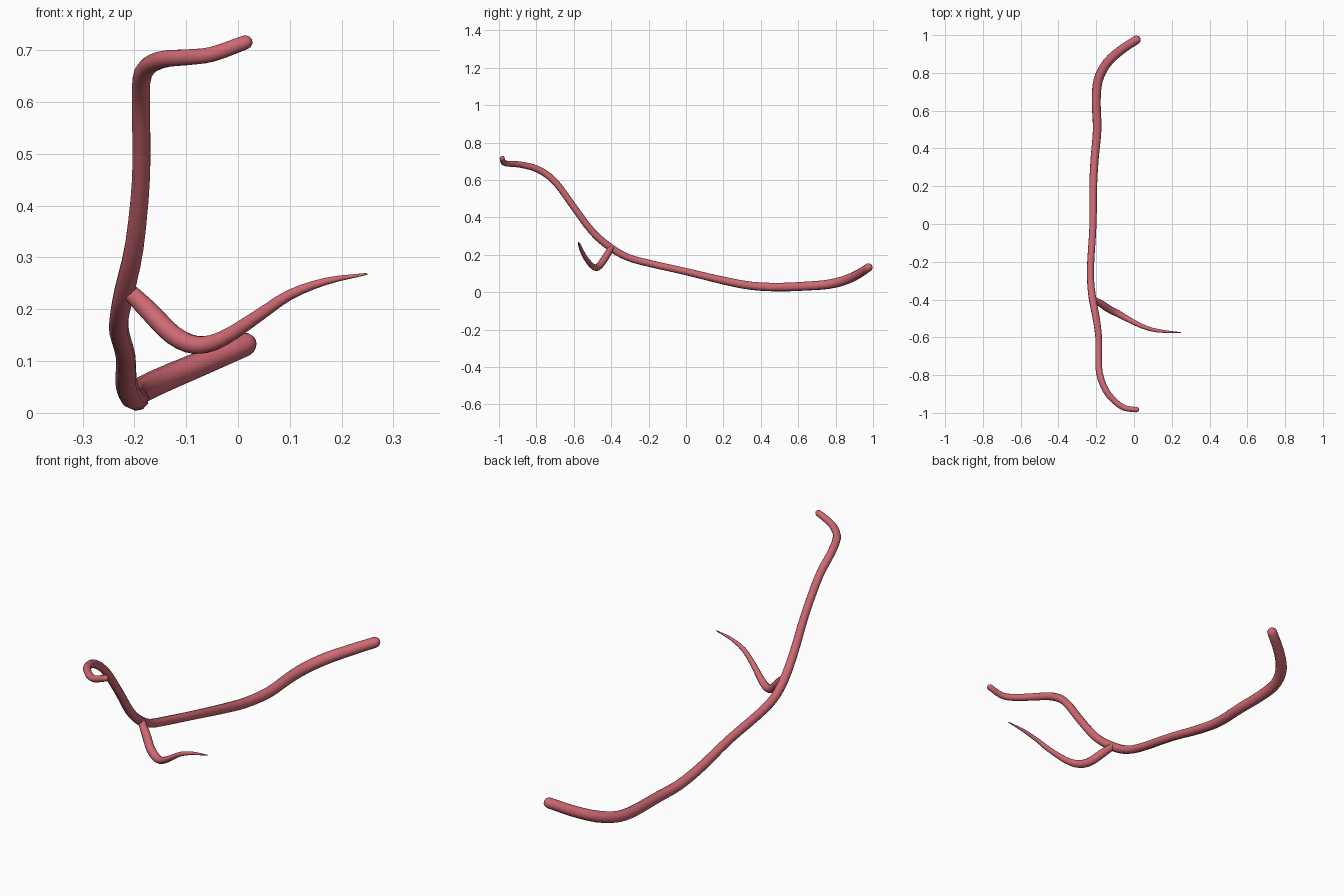
import bpy, math
from mathutils import Vector

old = bpy.data.objects.get("Cube")
if old:
    bpy.data.objects.remove(old, do_unlink=True)

# Vessel colour
mat = bpy.data.materials.new("vessel_red")
mat.use_nodes = True
colour = (0.62, 0.14, 0.17, 1)
mat.diffuse_color = colour
mat.node_tree.nodes["Principled BSDF"].inputs["Base Color"].default_value = colour


def smooth_path(keys, steps=3):
    """Catmull-Rom through (x, y, z, radius) keys."""
    k = [Vector(p) for p in keys]
    k = [k[0] * 2 - k[1]] + k + [k[-1] * 2 - k[-2]]
    out = []
    for a, b, c, d in zip(k, k[1:], k[2:], k[3:]):
        for i in range(steps):
            t = i / steps
            out.append(0.5 * (2 * b + (c - a) * t + (2 * a - 5 * b + 4 * c - d) * t**2
                              + (3 * b - a - 3 * c + d) * t**3))
    return out + [k[-2]]


def dome(end, inner):
    """Points that round off a tube end."""
    direction = (end.xyz - inner.xyz).normalized()
    pts = []
    for deg in (30, 60, 85):
        a = math.radians(deg)
        pos = end.xyz + direction * end.w * math.sin(a)
        pts.append(Vector((*pos, end.w * math.cos(a))))
    return pts


def tube(name, keys):
    path = smooth_path(keys)
    path = dome(path[0], path[1])[::-1] + path + dome(path[-1], path[-2])
    curve = bpy.data.curves.new(name, 'CURVE')
    curve.dimensions = '3D'
    curve.bevel_depth = 1
    curve.bevel_resolution = 3
    curve.use_fill_caps = True
    spline = curve.splines.new('POLY')
    spline.points.add(len(path) - 1)
    for point, p in zip(spline.points, path):
        point.co = (*p.xyz, 1)
        point.radius = p.w
    obj = bpy.data.objects.new(name, curve)
    bpy.context.collection.objects.link(obj)
    bpy.ops.object.select_all(action='DESELECT')
    obj.select_set(True)
    bpy.context.view_layer.objects.active = obj
    bpy.ops.object.convert(target='MESH')
    obj = bpy.context.object
    obj.name = name
    obj.data.materials.clear()
    obj.data.materials.append(mat)
    bpy.ops.object.shade_smooth_by_angle(angle=math.radians(40))
    return obj


# Main vessel, from the back end to the curled front end
tube("main_vessel", [
    (0.013, 0.975, 0.132, 0.023),
    (-0.07, 0.92, 0.096, 0.024),
    (-0.145, 0.85, 0.064, 0.025),
    (-0.19, 0.76, 0.042, 0.025),
    (-0.2, 0.65, 0.033, 0.024),
    (-0.195, 0.5, 0.027, 0.023),
    (-0.208, 0.35, 0.034, 0.022),
    (-0.216, 0.2, 0.062, 0.021),
    (-0.217, 0, 0.11, 0.019),
    (-0.229, -0.2, 0.155, 0.019),
    (-0.229, -0.31, 0.186, 0.019),
    (-0.219, -0.4, 0.236, 0.02),
    (-0.2, -0.5, 0.322, 0.019),
    (-0.187, -0.6, 0.455, 0.018),
    (-0.187, -0.7, 0.59, 0.018),
    (-0.183, -0.79, 0.656, 0.018),
    (-0.15, -0.88, 0.681, 0.017),
    (-0.1, -0.94, 0.686, 0.016),
    (-0.05, -0.974, 0.692, 0.015),
    (0.014, -0.983, 0.715, 0.014),
])

# Tapering side branch
tube("side_branch", [
    (-0.215, -0.398, 0.24, 0.015),
    (-0.17, -0.425, 0.195, 0.019),
    (-0.125, -0.455, 0.15, 0.019),
    (-0.08, -0.477, 0.131, 0.018),
    (-0.03, -0.505, 0.143, 0.015),
    (0.04, -0.54, 0.188, 0.012),
    (0.1, -0.56, 0.228, 0.01),
    (0.17, -0.57, 0.254, 0.007),
    (0.248, -0.575, 0.268, 0.002),
])
